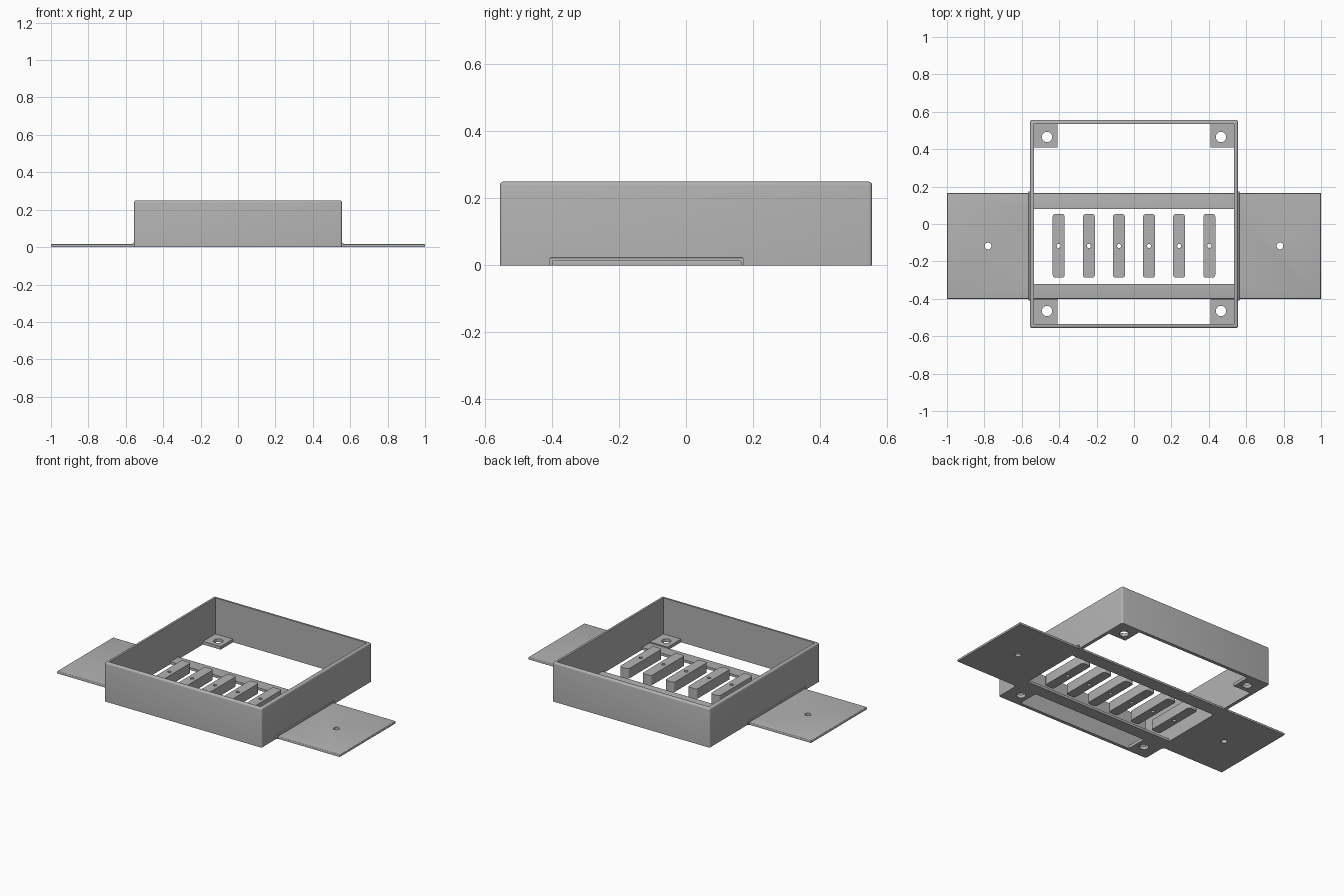
import bpy, bmesh, math
from mathutils import Vector

old = bpy.data.objects.get("Cube")
if old:
    bpy.data.objects.remove(old, do_unlink=True)

grey = bpy.data.materials.new("mid grey")
grey.use_nodes = True
colour = (0.448, 0.448, 0.448, 1)
grey.diffuse_color = colour
grey.node_tree.nodes["Principled BSDF"].inputs["Base Color"].default_value = colour


def finish(name, bm):
    mesh = bpy.data.meshes.new(name)
    bm.to_mesh(mesh)
    bm.free()
    mesh.materials.append(grey)
    obj = bpy.data.objects.new(name, mesh)
    bpy.context.collection.objects.link(obj)
    return obj


def box(name, low, high, radius=0, pick=None, segments=4):
    """Box between two corners; edges chosen by pick(direction, middle) are rounded."""
    low, high = Vector(low), Vector(high)
    bm = bmesh.new()
    bmesh.ops.create_cube(bm, size=1)
    for v in bm.verts:
        v.co = [(low[i] + high[i]) / 2 + v.co[i] * (high[i] - low[i]) for i in range(3)]
    if pick:
        edges = [e for e in bm.edges
                 if pick((e.verts[0].co - e.verts[1].co).normalized(),
                         (e.verts[0].co + e.verts[1].co) / 2)]
        bmesh.ops.bevel(bm, geom=edges, offset=radius, segments=segments,
                        profile=0.5, affect='EDGES', clamp_overlap=True)
    return finish(name, bm)


def drill(name, x, y, radius):
    bm = bmesh.new()
    bmesh.ops.create_cone(bm, cap_ends=True, segments=32, radius1=radius,
                          radius2=radius, depth=1)
    bmesh.ops.translate(bm, verts=bm.verts, vec=(x, y, 0))
    return finish(name, bm)


def cut(obj, *cutters):
    """Subtract the cutters for good, then smooth the rounded edges."""
    bpy.context.view_layer.objects.active = obj
    for cutter in cutters:
        mod = obj.modifiers.new("cut", 'BOOLEAN')
        mod.operation = 'DIFFERENCE'
        mod.solver = 'EXACT'
        mod.object = cutter
        bpy.ops.object.modifier_apply(modifier=mod.name)
        bpy.data.objects.remove(cutter, do_unlink=True)
    bpy.ops.object.select_all(action='DESELECT')
    obj.select_set(True)
    bpy.ops.object.shade_smooth_by_angle(angle=math.radians(35))


def upright(d, m):
    return abs(d.z) > 0.9


OUT, IN, WALL_H = 0.556, 0.535, 0.25
FRONT, BACK, PLATE_H = -0.4, 0.165, 0.016
MID = (FRONT + BACK) / 2

# Square wall with rounded outer corners and rim
wall = box("wall_frame", (-OUT, -OUT, 0), (OUT, OUT, WALL_H), 0.011,
           lambda d, m: upright(d, m) or m.z > WALL_H - 0.01)
cut(wall, box("cavity", (-IN, -IN, -1), (IN, IN, 1)))

# Long mounting plate with a window and screw holes
plate = box("mounting_plate", (-1, FRONT, 0), (1, BACK, PLATE_H), 0.006,
            lambda d, m: m.z > PLATE_H - 0.001, 3)
cut(plate, box("window", (-IN, -0.32, -1), (IN, 0.08, 1)),
    *[drill("screw_hole", s * 0.78, MID, 0.018) for s in (-1, 1)])

# Small fillet strips where the plate meets the wall, corner lugs inside
for side, label in ((-1, "right"), (1, "left")):
    xs = sorted((side * (OUT - 0.002), side * (OUT + 0.008)))
    strip = box(label + "_joint_fillet", (xs[0], FRONT - 0.008, 0),
                (xs[1], BACK + 0.008, 0.024), 0.007,
                lambda d, m: m.z > 0.02 and abs(m.x) > OUT + 0.001, 2)
    cut(strip)
    for end, place in ((-1, "front"), (1, "back")):
        xs = sorted((side * 0.41, side * (IN + 0.002)))
        ys = sorted((end * (0.41 if end > 0 else 0.4), end * (IN + 0.002)))
        lug = box(f"{place}_{label}_lug", (xs[0], ys[0], 0), (xs[1], ys[1], 0.02))
        cut(lug, drill("lug_hole", side * 0.465, end * 0.465, 0.028))

# Row of drilled bars in the window
for i in range(6):
    x = (i - 2.5) * 0.161
    bar = box(f"bar_{i + 1}", (x - 0.032, -0.287, 0), (x + 0.032, 0.053, 0.063),
              0.014, upright)
    cut(bar, drill("bar_hole", x, MID, 0.011))
